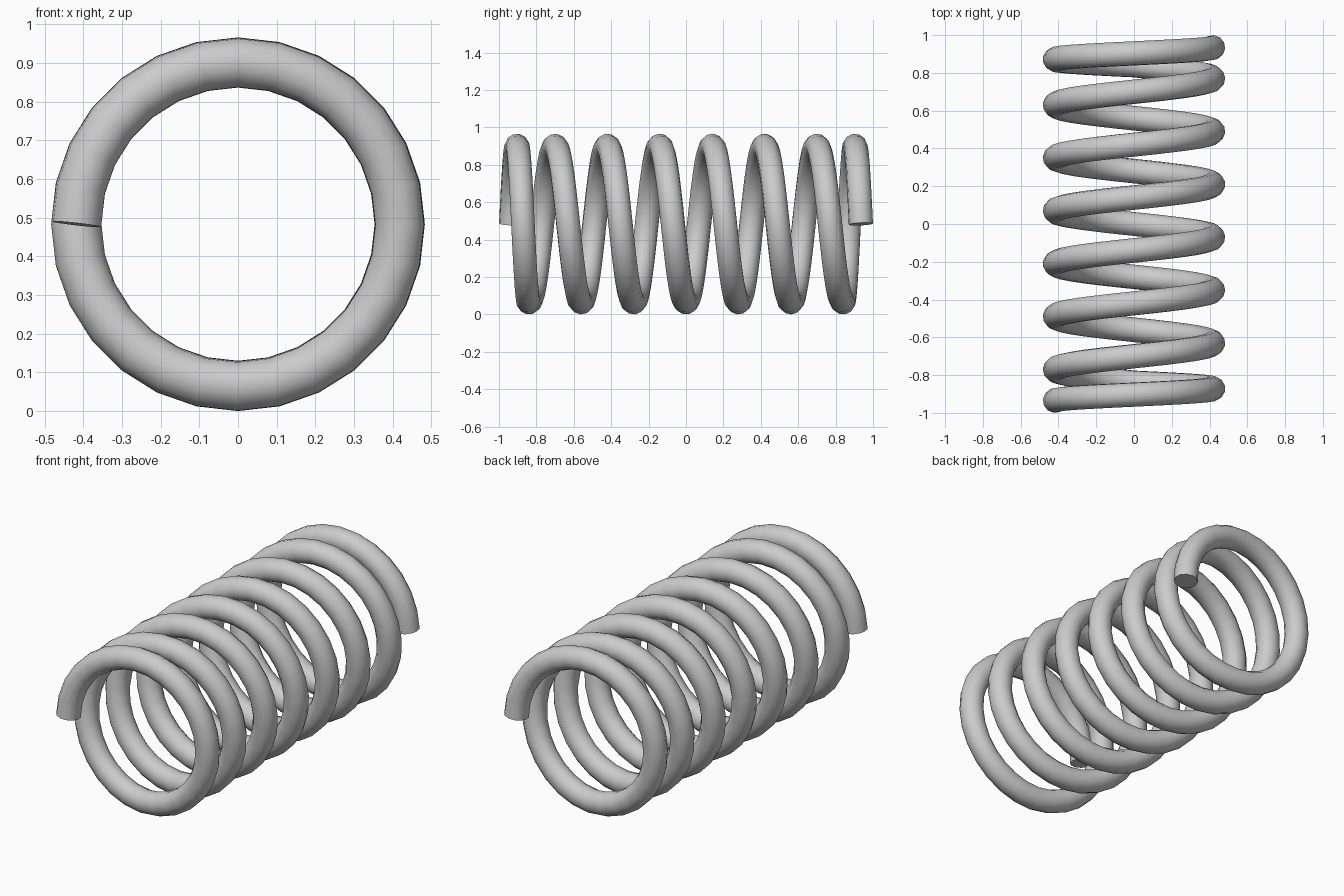
import bpy
from math import cos, sin, pi, radians

if "Cube" in bpy.data.objects:
    bpy.data.objects.remove(bpy.data.objects["Cube"])

COIL_R = 0.418      # centre-line radius of the coil
WIRE_R = 0.065      # wire radius
TURNS = 7.5
STEPS = 28          # segments per turn
END = 0.75          # tightly wound turns at each end
HALF = 0.935        # centre line runs from -HALF to HALF
KNEE = 0.84         # y where the tight winding meets the open winding


def height(t):
    """Position along the axis after t turns."""
    if t < END:
        return -HALF + (HALF - KNEE) * t / END
    if t > TURNS - END:
        return HALF - (HALF - KNEE) * (TURNS - t) / END
    return -KNEE + 2 * KNEE * (t - END) / (TURNS - 2 * END)


# Wire path: starts at the left, winds over the top, ends at the right
curve = bpy.data.curves.new("coil_spring", 'CURVE')
curve.dimensions = '3D'
curve.bevel_depth = WIRE_R
curve.bevel_resolution = 4
curve.use_fill_caps = True
count = int(TURNS * STEPS) + 1
spline = curve.splines.new('POLY')
spline.points.add(count - 1)
for i, p in enumerate(spline.points):
    t = i / STEPS
    a = 2 * pi * t
    p.co = (-COIL_R * cos(a), height(t), COIL_R + WIRE_R + COIL_R * sin(a), 1)

spring = bpy.data.objects.new("coil_spring", curve)
bpy.context.collection.objects.link(spring)

# Turn the swept wire into a smooth mesh with sharp cut ends
bpy.context.view_layer.objects.active = spring
spring.select_set(True)
bpy.ops.object.convert(target='MESH')
bpy.ops.object.shade_smooth_by_angle(angle=radians(40))
